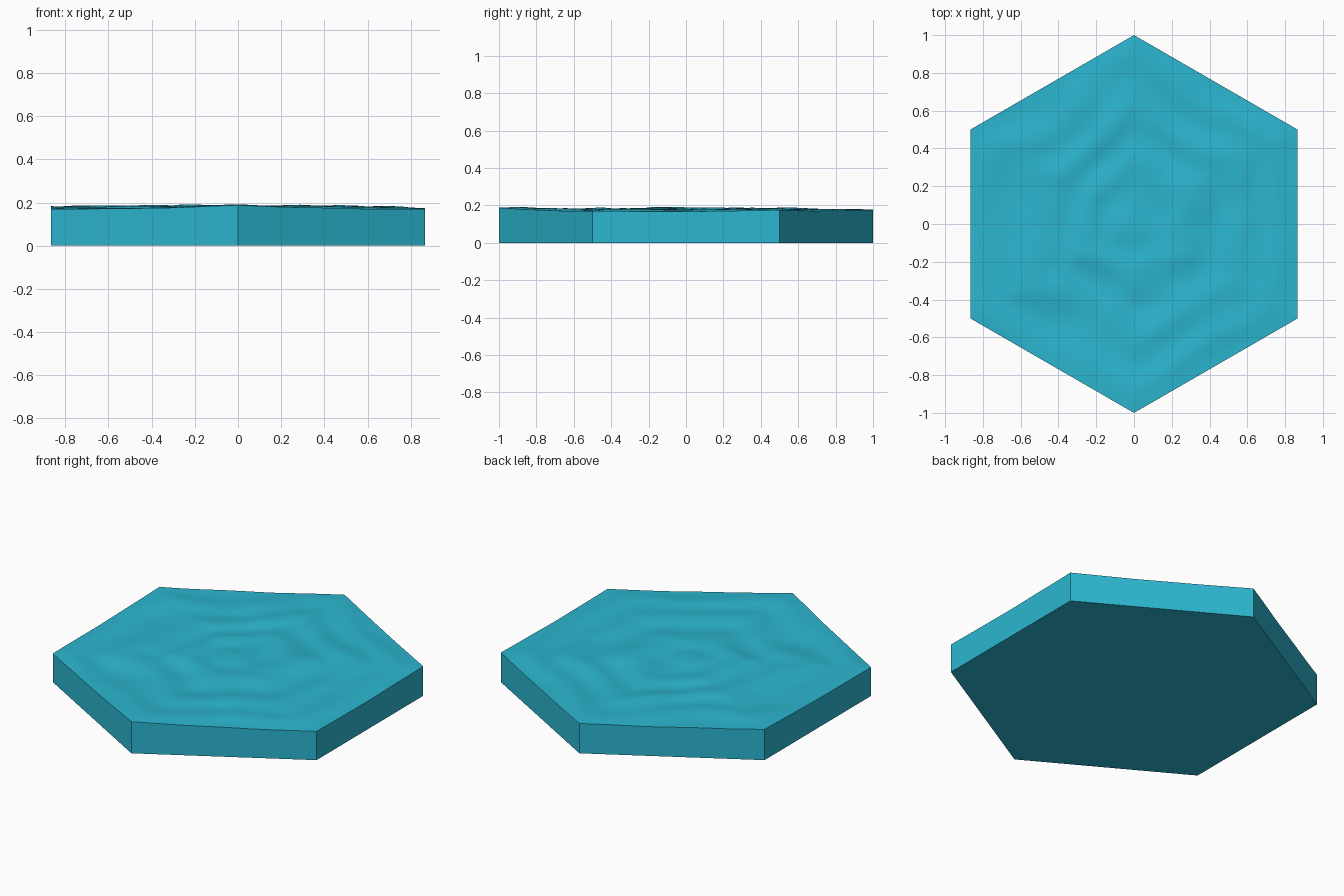
import bpy, bmesh, math
from mathutils import Vector, noise

if "Cube" in bpy.data.objects:
    bpy.data.objects.remove(bpy.data.objects["Cube"])

RINGS = 24
# Hexagon corners (pointing along y) with the water level at each corner
CORNER_Z = [0.188, 0.172, 0.176, 0.178, 0.184, 0.170]
CORNERS = [Vector((math.sin(math.radians(60 * k)), -math.cos(math.radians(60 * k)), 0))
           for k in range(6)]


def water_height(p, d, rim):
    """Concentric hexagonal ripples broken up by noise, easing to the rim level."""
    wobble = noise.noise(Vector((p.x * 2.2 + 3, p.y * 2.2, 0.4)))
    ripple = 0.0055 * math.cos(2 * math.pi * (d * 3.6 + 0.55 * wobble) - 0.6)
    chop = 0.009 * noise.noise(Vector((p.x * 3.5, p.y * 3.5 + 7, 1.7)))
    fine = 0.006 * noise.noise(Vector((p.x * 8, p.y * 8, 5.1))) * (1 - d)
    fade = 1 - 0.75 * d ** 6
    level = 0.181 + (rim - 0.181) * d ** 3
    return min(0.2, level + (ripple + chop + fine) * fade)


bm = bmesh.new()

# Rippled top, built ring by ring from the centre
rings = [[bm.verts.new((0, 0, water_height(Vector(), 0, 0.18)))]]
for r in range(1, RINGS + 1):
    d, ring = r / RINGS, []
    for k in range(6):
        n = (k + 1) % 6
        for s in range(r):
            t = s / r
            p = CORNERS[k].lerp(CORNERS[n], t) * d
            rim = CORNER_Z[k] * (1 - t) + CORNER_Z[n] * t - 0.005 * math.sin(math.pi * t)
            p.z = water_height(p, d, rim)
            ring.append(bm.verts.new(p))
    rings.append(ring)

for r in range(1, RINGS + 1):
    outer, inner = rings[r], rings[r - 1]
    for k in range(6):
        for s in range(r):
            a = outer[k * r + s]
            b = outer[(k * r + s + 1) % len(outer)]
            c = inner[(k * (r - 1) + s) % len(inner)]
            bm.faces.new((a, b, c)).smooth = True
            if s < r - 1:
                e = inner[(k * (r - 1) + s + 1) % len(inner)]
                bm.faces.new((b, e, c)).smooth = True

# Flat side walls and base
base = [bm.verts.new(c) for c in CORNERS]
rim = rings[-1]
for k in range(6):
    edge = [rim[(k * RINGS + s) % len(rim)] for s in range(RINGS + 1)]
    bm.faces.new([base[k], base[(k + 1) % 6]] + edge[::-1])
bm.faces.new(base[::-1])

# Crisp edges between the water surface and the walls
for e in bm.edges:
    if len(e.link_faces) == 2 and not all(f.smooth for f in e.link_faces):
        e.smooth = False

mesh = bpy.data.meshes.new("water_tile")
bm.to_mesh(mesh)
bm.free()
tile = bpy.data.objects.new("water_tile", mesh)
bpy.context.collection.objects.link(tile)

water = bpy.data.materials.new("water_blue")
water.diffuse_color = (0.025, 0.47, 0.63, 1)
water.use_nodes = True
water.node_tree.nodes["Principled BSDF"].inputs["Base Color"].default_value = water.diffuse_color
mesh.materials.append(water)
